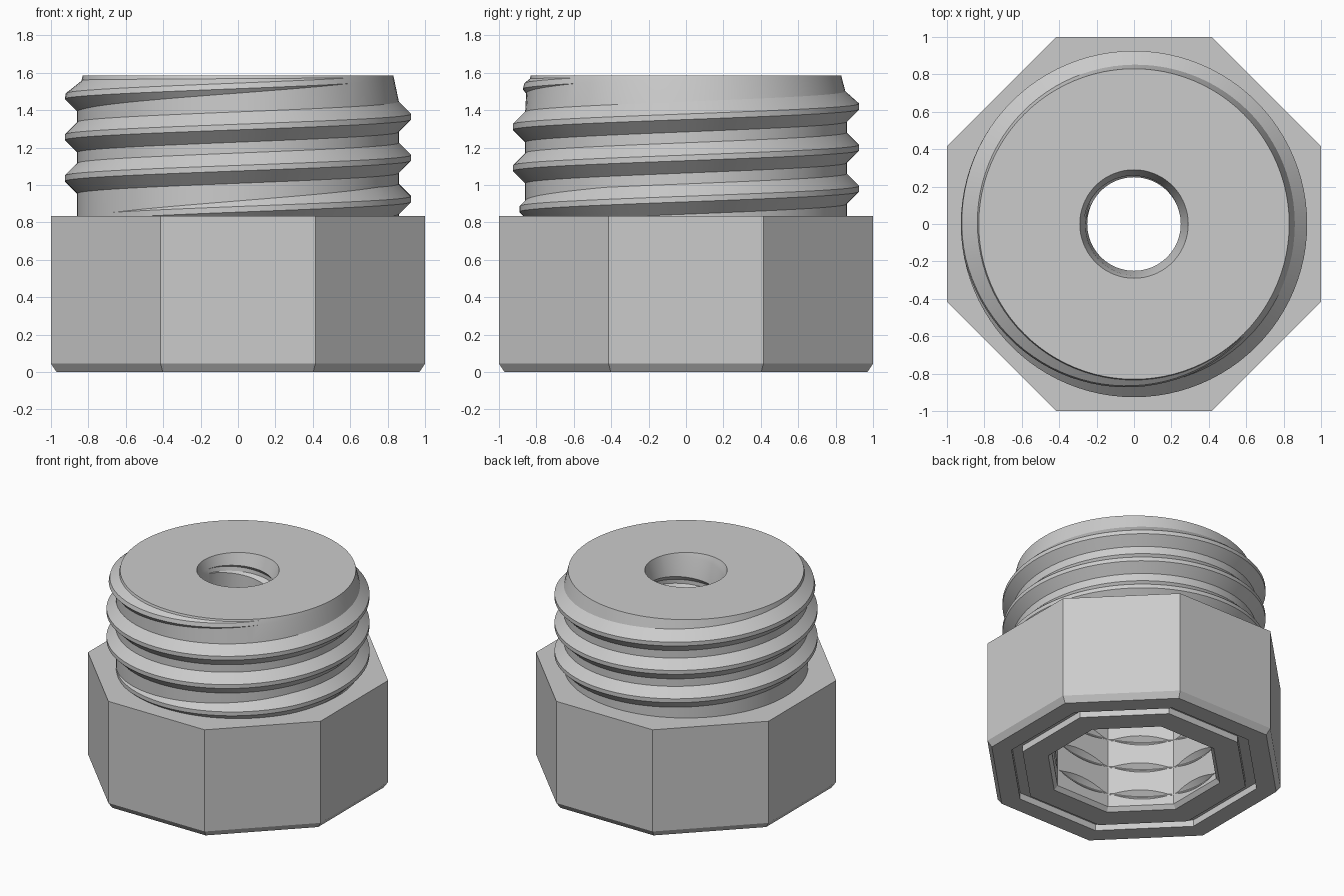
import bpy, bmesh
from math import pi, cos, sin, radians

if "Cube" in bpy.data.objects:
    bpy.data.objects.remove(bpy.data.objects["Cube"], do_unlink=True)

PITCH = 0.22
SEGMENTS = 96
TOP = 1.585
SHOULDER = 0.835
CEILING = 0.80
LIP = 0.03

steel = bpy.data.materials.new("plain grey")
steel.use_nodes = True
steel.diffuse_color = (0.6, 0.6, 0.6, 1)
steel.node_tree.nodes["Principled BSDF"].inputs["Base Color"].default_value = (0.6, 0.6, 0.6, 1)


def octagon(apothem, angle):
    """Radius of an octagon with flats on the axes."""
    return apothem / cos((angle + pi / 8) % (pi / 4) - pi / 8)


def ramp(value, start, end):
    return min(1, max(0, (value - start) / (end - start)))


def loft(name, angles, column, inward=False):
    """Skin a column of (radius, height) points swept around the z axis."""
    bm = bmesh.new()
    rows = [[bm.verts.new((r * cos(a), r * sin(a), z)) for r, z in column(a)] for a in angles]
    for a, b in zip(rows, rows[1:]):
        for i in range(len(a) - 1):
            face = bm.faces.new((a[i], b[i], b[i + 1], a[i + 1]))
            if inward:
                face.normal_flip()
    bmesh.ops.remove_doubles(bm, verts=bm.verts, dist=0.0005)
    bmesh.ops.dissolve_degenerate(bm, edges=bm.edges, dist=0.0001)
    mesh = bpy.data.meshes.new(name)
    bm.to_mesh(mesh)
    bm.free()
    mesh.materials.append(steel)
    obj = bpy.data.objects.new(name, mesh)
    bpy.context.collection.objects.link(obj)
    bpy.ops.object.select_all(action="DESELECT")
    obj.select_set(True)
    bpy.context.view_layer.objects.active = obj
    bpy.ops.object.shade_smooth_by_angle(angle=radians(28))
    return obj


def helix_column(angle, low, high, start, body, depth, flat=0.015):
    """Points up a wall that carries a right-handed helical ridge."""
    points = [(body(angle, low), low)]
    for turn in range(-9, 9):
        phase = angle + 2 * pi * turn
        middle = start + PITCH * phase / (2 * pi)
        d = max(0, depth(angle, phase))
        for offset, rise in ((-flat - d, 0), (-flat, d), (flat, d), (flat + d, 0)):
            z = min(high, max(low, middle + offset))
            inside = low < middle + offset < high
            points.append((body(angle, z) + (rise if inside else 0), z))
    points.append((body(angle, high), high))
    return points


round_angles = [2 * pi * i / SEGMENTS for i in range(SEGMENTS + 1)]
corner_angles = [pi / 8 + pi / 4 * i for i in range(9)]

# Octagonal head: cavity lip, sealing groove, rim, chamfer, sides, shoulder
HEAD = [(0.56, LIP), (0.585, 0), (0.76, 0), (0.76, 0.05), (0.835, 0.05), (0.835, 0),
        (0.97, 0), (1, 0.045), (1, SHOULDER), (0.76, SHOULDER)]
loft("octagonal_head", corner_angles,
     lambda a: [(octagon(r, a), z) for r, z in HEAD])


# Threaded stud with fading thread ends and a flat top
def stud_body(angle, z):
    return 0.86 - 0.03 * ramp(z, 1.47, TOP)


def stud_depth(angle, phase):
    start = ramp(phase, radians(-860), radians(-750))
    end = 1 - ramp(phase, radians(190), radians(315))
    return 0.066 * start * end


loft("threaded_stud", round_angles,
     lambda a: helix_column(a, 0.8, TOP, 1.365, stud_body, stud_depth) + [(0.29, TOP)])


# Through bore with a flared mouth and a shallow internal thread
def bore_body(angle, z):
    return 0.25 + 0.04 * ramp(z, 1.46, TOP)


def bore_depth(angle, phase):
    return 0.04 * (1 - ramp(phase, radians(40), radians(180)))


loft("threaded_bore", round_angles,
     lambda a: helix_column(a, CEILING, TOP, 1.39, bore_body, bore_depth), inward=True)


# Octagonal socket whose flats are nicked by a helical groove
def socket_body(angle, z):
    return octagon(0.56, angle)


def socket_depth(angle, phase):
    return 0.595 - octagon(0.56, angle)


loft("octagonal_socket", round_angles,
     lambda a: helix_column(a, LIP, CEILING, 0.2, socket_body, socket_depth, 0.003)
     + [(0.25, CEILING)], inward=True)
